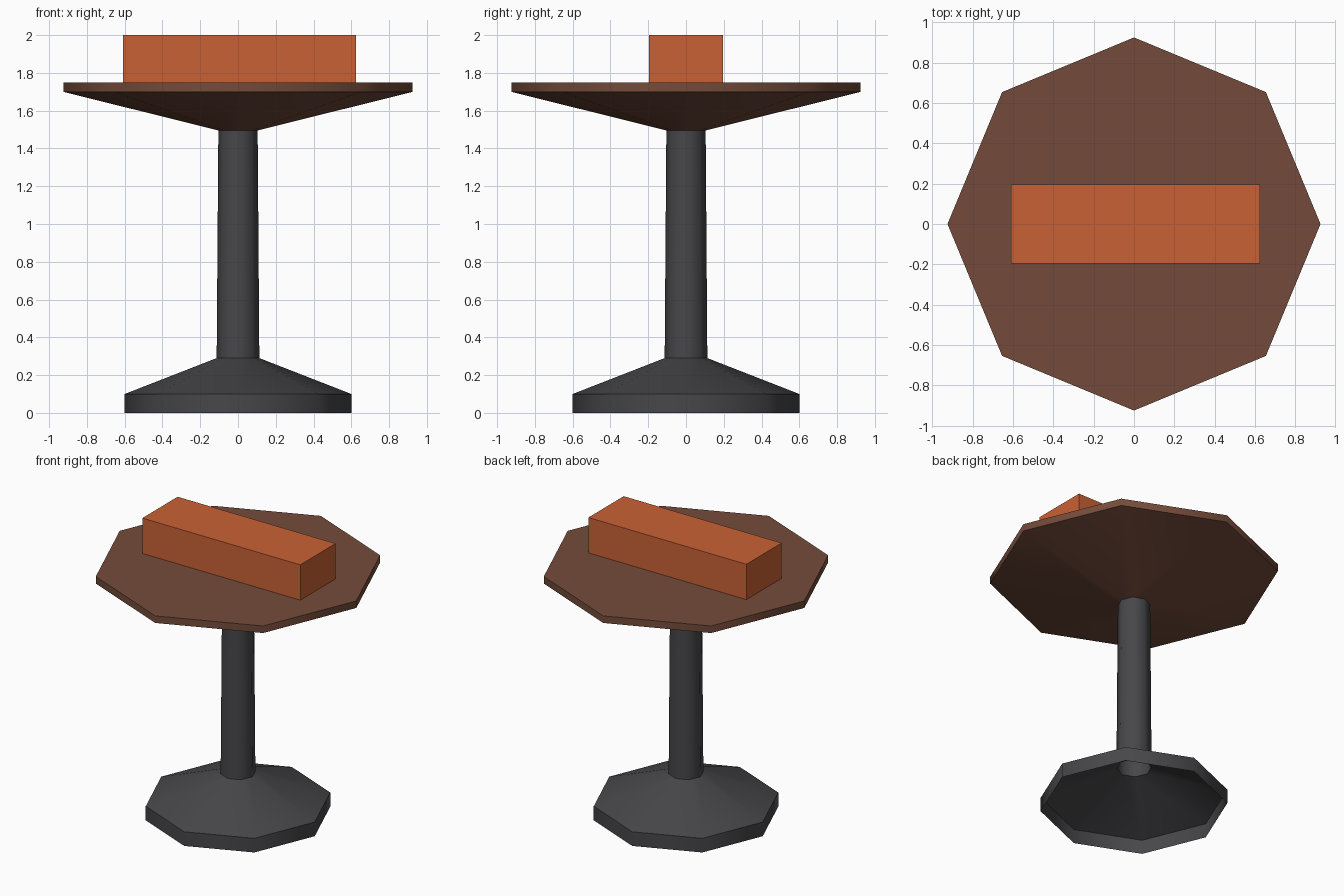
import bpy, bmesh, math

if "Cube" in bpy.data.objects:
    bpy.data.objects.remove(bpy.data.objects["Cube"])

SIDES = 8


def material(name, rgb):
    m = bpy.data.materials.new(name)
    m.diffuse_color = (*rgb, 1.0)
    m.use_nodes = True
    m.node_tree.nodes["Principled BSDF"].inputs["Base Color"].default_value = m.diffuse_color
    return m


def add_object(name, bm, mat):
    mesh = bpy.data.meshes.new(name)
    bm.to_mesh(mesh)
    bm.free()
    mesh.materials.append(mat)
    ob = bpy.data.objects.new(name, mesh)
    bpy.context.collection.objects.link(ob)
    return ob


def lathe(name, profile, mat, cap_top=False):
    """Octagonal turned part from (radius, z) points listed bottom to top."""
    bm = bmesh.new()
    rings = []
    for r, z in profile:
        rings.append([bm.verts.new((r * math.cos(math.tau * i / SIDES),
                                    r * math.sin(math.tau * i / SIDES), z))
                      for i in range(SIDES)])
    for lo, hi in zip(rings, rings[1:]):
        for i in range(SIDES):
            j = (i + 1) % SIDES
            bm.faces.new((lo[i], lo[j], hi[j], hi[i])).smooth = True
    if cap_top:
        bm.faces.new(rings[-1])
    # smooth around the part, crisp at every profile corner
    for ring in rings:
        for i in range(SIDES):
            e = bm.edges.get((ring[i], ring[(i + 1) % SIDES]))
            e.smooth = False
    return add_object(name, bm, mat)


grey = material("dark grey metal", (0.063, 0.062, 0.068))
brown = material("brown wood", (0.175, 0.071, 0.043))
orange = material("orange", (0.59, 0.12, 0.035))

# hollow foot and tapering column
lathe("foot", [(0.60, 0.0), (0.60, 0.10), (0.113, 0.29)], grey)
lathe("column", [(0.113, 0.29), (0.104, 1.495)], grey)

# table top with conical underside
lathe("table_top", [(0.104, 1.495), (0.925, 1.70), (0.925, 1.75)], brown, cap_top=True)

# block resting on the table, open underneath where it meets the top
x0, x1, y0, y1, z0, z1 = -0.61, 0.625, -0.197, 0.197, 1.75, 2.0
bm = bmesh.new()
bmesh.ops.create_cube(bm, size=1.0)
for v in bm.verts:
    v.co = (x1 if v.co.x > 0 else x0, y1 if v.co.y > 0 else y0, z1 if v.co.z > 0 else z0)
bm.normal_update()
bmesh.ops.delete(bm, geom=[f for f in bm.faces if f.normal.z < -0.5], context='FACES_ONLY')
add_object("block", bm, orange)
